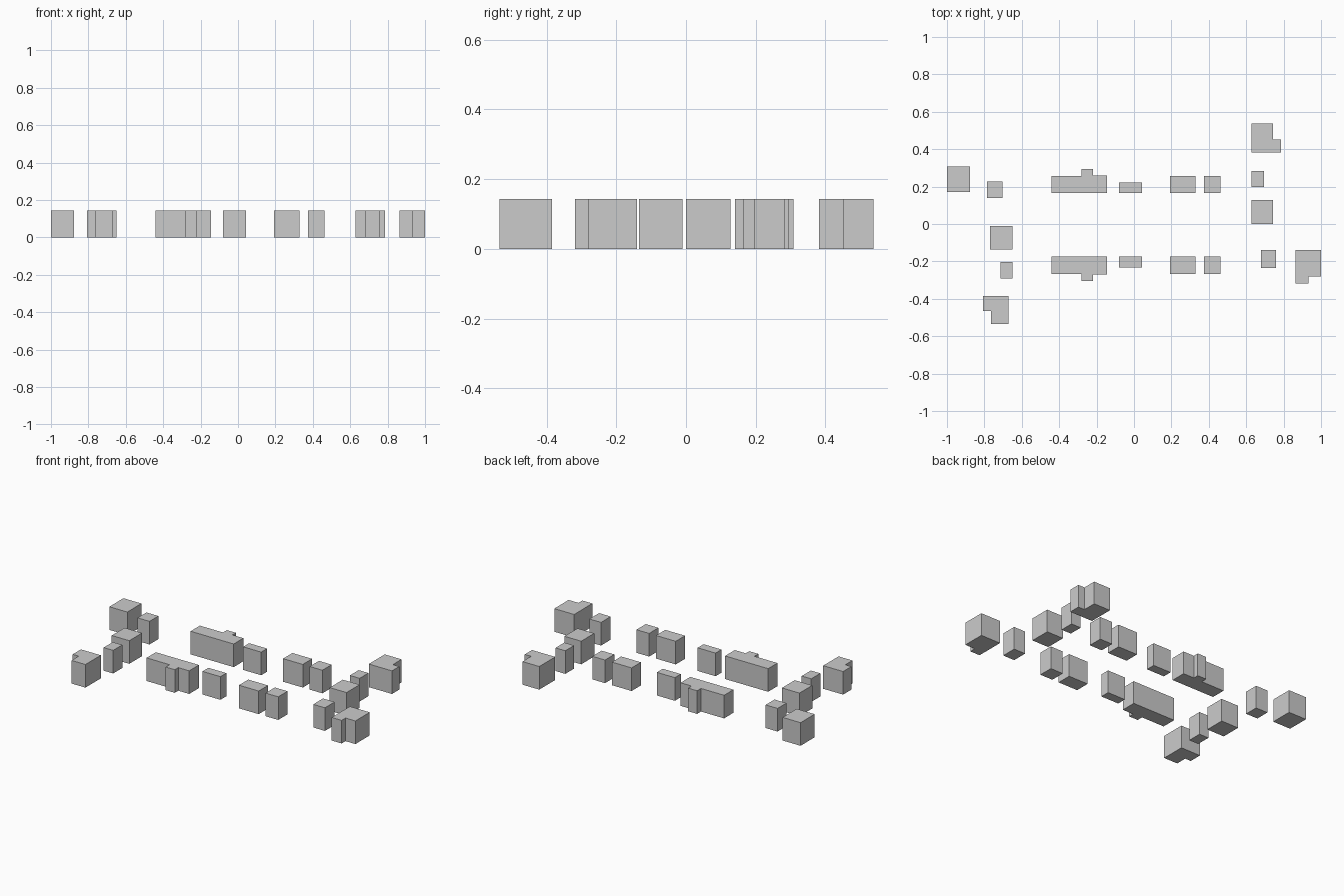
import bpy, bmesh

if "Cube" in bpy.data.objects:
    bpy.data.objects.remove(bpy.data.objects["Cube"])

H = 0.143  # common block height


def prism(name, pts):
    """Extrude a plan outline from the ground up to H."""
    bm = bmesh.new()
    face = bm.faces.new([bm.verts.new((x, y, 0)) for x, y in pts])
    top = bmesh.ops.extrude_face_region(bm, geom=[face])["geom"]
    bmesh.ops.translate(bm, vec=(0, 0, H),
                        verts=[v for v in top if isinstance(v, bmesh.types.BMVert)])
    bmesh.ops.recalc_face_normals(bm, faces=bm.faces)
    me = bpy.data.meshes.new(name)
    bm.to_mesh(me)
    bm.free()
    ob = bpy.data.objects.new(name, me)
    bpy.context.collection.objects.link(ob)
    return ob


def block(name, x0, x1, y0, y1):
    return prism(name, [(x0, y0), (x1, y0), (x1, y1), (x0, y1)])


# Centre rows: mirrored front to back about y = MID
MID = -0.005
for row, s in (("back", 1), ("front", -1)):
    def my(y):
        return MID + s * y
    # long block with a projecting bay
    prism(row + "_long_block", [(x, my(y)) for x, y in (
        (-0.44, 0.17), (-0.145, 0.17), (-0.145, 0.265), (-0.22, 0.265),
        (-0.22, 0.299), (-0.282, 0.299), (-0.282, 0.261), (-0.44, 0.261))])
    block(row + "_thin_block", -0.08, 0.043, my(0.17), my(0.228))
    block(row + "_wide_block", 0.193, 0.328, my(0.17), my(0.261))
    block(row + "_end_block", 0.375, 0.462, my(0.17), my(0.261))

# Left cluster
block("left_outer_block", -1.0, -0.877, 0.17, 0.308)
block("left_small_block", -0.786, -0.704, 0.14, 0.227)
block("left_middle_block", -0.77, -0.65, -0.135, -0.01)
block("left_narrow_block", -0.715, -0.65, -0.292, -0.203)
prism("left_corner_block", [
    (-0.765, -0.535), (-0.67, -0.535), (-0.67, -0.385),
    (-0.806, -0.385), (-0.806, -0.465), (-0.765, -0.465)])

# Right cluster
prism("right_corner_block", [
    (0.628, 0.382), (0.787, 0.382), (0.787, 0.453),
    (0.743, 0.453), (0.743, 0.538), (0.628, 0.538)])
block("right_narrow_block", 0.628, 0.695, 0.197, 0.283)
block("right_middle_block", 0.628, 0.743, 0.0, 0.128)
block("right_small_block", 0.68, 0.76, -0.235, -0.14)
prism("right_outer_block", [
    (0.864, -0.318), (0.932, -0.318), (0.932, -0.28),
    (1.0, -0.28), (1.0, -0.14), (0.864, -0.14)])
